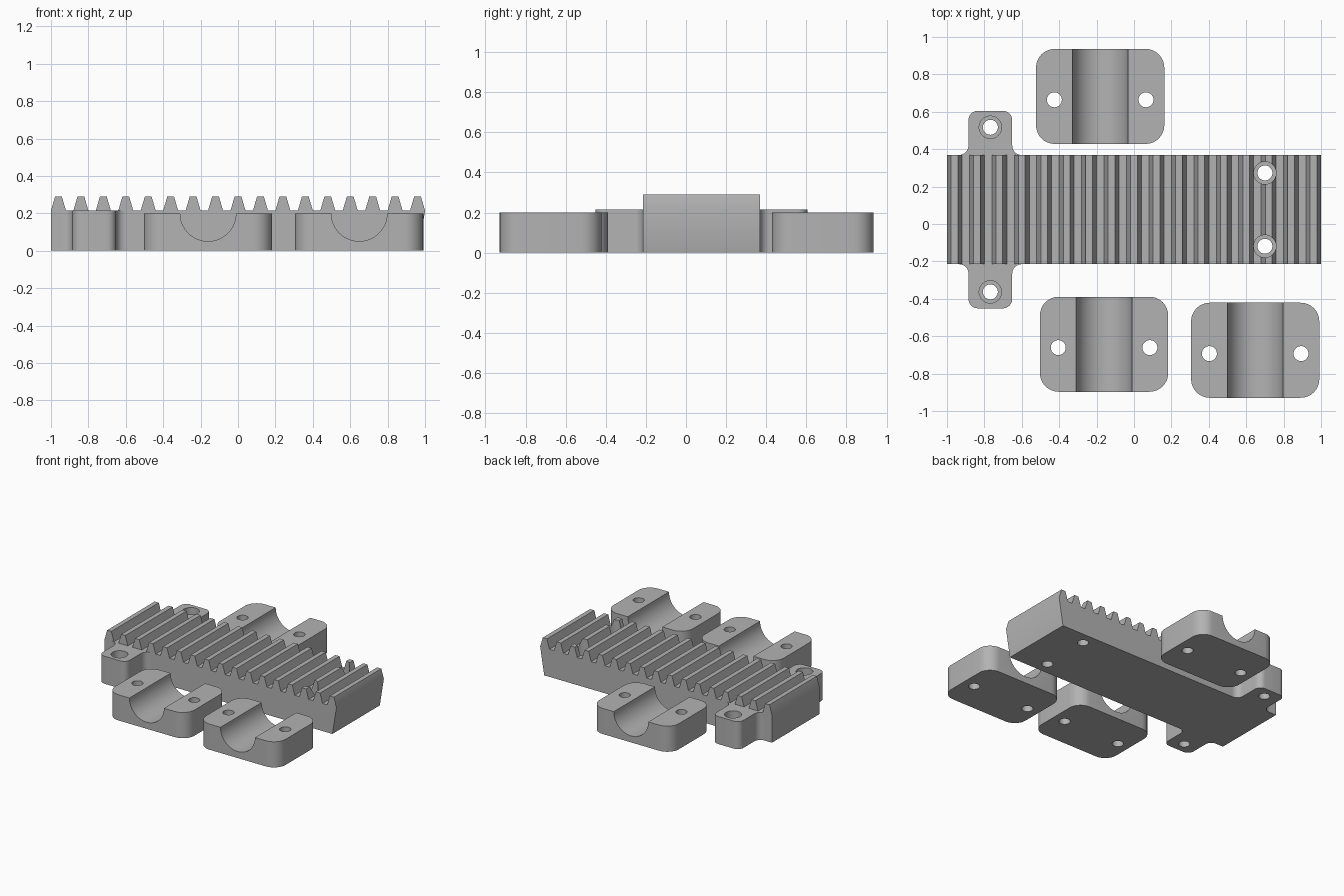
import bpy, bmesh, math
from mathutils import Matrix, Vector

if "Cube" in bpy.data.objects:
    bpy.data.objects.remove(bpy.data.objects["Cube"], do_unlink=True)

grey = bpy.data.materials.new("plain grey")
grey.use_nodes = True
COLOUR = (0.45, 0.45, 0.45, 1)
grey.diffuse_color = COLOUR
grey.node_tree.nodes["Principled BSDF"].inputs["Base Color"].default_value = COLOUR


def arc(cx, cy, r, a0, a1, n=8):
    """Points along an arc, angles in degrees."""
    angles = [math.radians(a0 + (a1 - a0) * i / n) for i in range(n + 1)]
    return [(cx + r * math.cos(a), cy + r * math.sin(a)) for a in angles]


def prism(name, outline, height, matrix=Matrix()):
    """Extrude a flat outline along z, then place it."""
    bm = bmesh.new()
    face = bm.faces.new([bm.verts.new((x, y, 0)) for x, y in outline])
    top = bmesh.ops.extrude_face_region(bm, geom=[face])["geom"]
    verts = [v for v in top if isinstance(v, bmesh.types.BMVert)]
    bmesh.ops.translate(bm, verts=verts, vec=(0, 0, height))
    bm.transform(matrix)
    bmesh.ops.recalc_face_normals(bm, faces=bm.faces)
    mesh = bpy.data.meshes.new(name)
    bm.to_mesh(mesh)
    bm.free()
    mesh.materials.append(grey)
    obj = bpy.data.objects.new(name, mesh)
    bpy.context.collection.objects.link(obj)
    return obj


def cylinder(x, y, z, r, height, n=40):
    return prism("cutter", arc(0, 0, r, 0, 360, n)[:-1], height,
                 Matrix.Translation((x, y, z)))


def screw_hole(x, y, floor=0.15):
    """Through hole with a wider recess for the screw head."""
    return [cylinder(x, y, -0.1, 0.04, 0.6), cylinder(x, y, floor, 0.06, 0.4)]


def finish(obj, cutters):
    """Cut the holes, bake the result and shade it."""
    for c in cutters:
        c.hide_render = True
        mod = obj.modifiers.new("cut", "BOOLEAN")
        mod.operation, mod.solver, mod.object = "DIFFERENCE", "EXACT", c
    bpy.context.view_layer.update()
    graph = bpy.context.evaluated_depsgraph_get()
    baked = bpy.data.meshes.new_from_object(obj.evaluated_get(graph))
    obj.modifiers.clear()
    obj.data = baked
    for c in cutters:
        bpy.data.objects.remove(c, do_unlink=True)
    bpy.ops.object.select_all(action="DESELECT")
    obj.select_set(True)
    bpy.context.view_layer.objects.active = obj
    bpy.ops.object.shade_smooth_by_angle(angle=math.radians(30))


MID_Y, HALF_Y, ROOT, TIP = 0.077, 0.292, 0.215, 0.29
TEETH, PITCH = 17, 0.12

# Toothed rack: side profile swept across its width, one end leaning in
profile = [(0.965, 0), (-1, 0)]
for i in range(TEETH):
    c = (i - (TEETH - 1) / 2) * PITCH
    profile += [(c - 0.04, ROOT), (c - 0.018, TIP), (c + 0.018, TIP), (c + 0.04, ROOT)]
upright = Matrix.Translation((0, MID_Y + HALF_Y, 0)) @ Matrix.Rotation(math.pi / 2, 4, "X")
rack = prism("toothed_rack", profile, 2 * HALF_Y, upright)
finish(rack, screw_hole(0.7, MID_Y + 0.196) + screw_hole(0.7, MID_Y - 0.196))

# Mounting ears with filleted roots, one on each side of the rack
EAR_X, EAR_W, EAR_R, EAR_END = -0.768, 0.117, 0.05, 0.528
half = arc(EAR_W + EAR_R, HALF_Y + EAR_R, EAR_R, 270, 180)
half += arc(EAR_W - EAR_R, EAR_END - EAR_R, EAR_R, 0, 90)
ear_outline = half + [(-x, y) for x, y in reversed(half)]
for side, label in ((1, "back"), (-1, "front")):
    place = Matrix.Translation((EAR_X, MID_Y, 0)) @ Matrix.Diagonal((1, side, 1, 1))
    ear = prism(label + "_mounting_ear", ear_outline, ROOT, place)
    finish(ear, screw_hole(EAR_X, MID_Y + side * 0.44))

# Three loose rod clamps: rounded blocks with a half-round channel
W, D, R = 0.343, 0.254, 0.1
block = []
for k, (sx, sy) in enumerate(((1, 1), (-1, 1), (-1, -1), (1, -1))):
    block += arc(sx * (W - R), sy * (D - R), R, 90 * k, 90 * k + 90)
clamps = {"front_middle_clamp": (-0.16, -0.643),
          "front_left_clamp": (0.648, -0.675),
          "back_middle_clamp": (-0.181, 0.682)}
for name, (x, y) in clamps.items():
    clamp = prism(name, block, 0.2, Matrix.Translation((x, y, 0)))
    lay = Matrix.Translation((x, y + 0.5, 0.2)) @ Matrix.Rotation(math.pi / 2, 4, "X")
    channel = prism("cutter", arc(0, 0, 0.149, 0, 360, 64)[:-1], 1, lay)
    holes = [cylinder(x + s * 0.245, y - 0.018, -0.1, 0.04, 0.6) for s in (1, -1)]
    finish(clamp, [channel] + holes)
